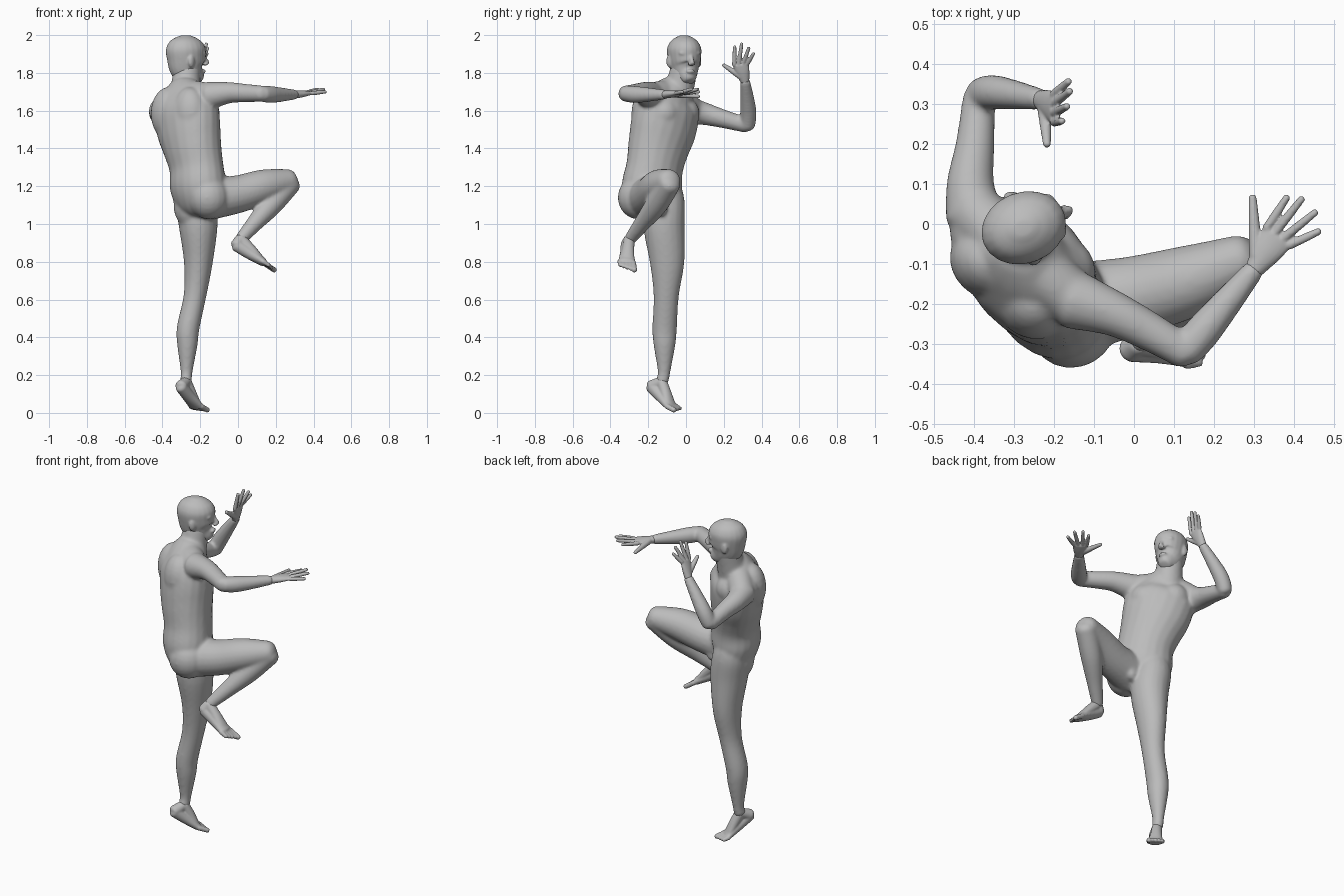
import bpy, bmesh, math
from mathutils import Vector, Matrix

cube = bpy.data.objects.get("Cube")
if cube:
    bpy.data.objects.remove(cube, do_unlink=True)

SEG = 20
bm = bmesh.new()

grey = bpy.data.materials.new("plain grey")
grey.use_nodes = True
grey.diffuse_color = (.5, .5, .5, 1)
grey.node_tree.nodes["Principled BSDF"].inputs["Base Color"].default_value = (.5, .5, .5, 1)


def heading(deg):
    """Forward and left directions for a body part turned by deg about z."""
    a = math.radians(deg)
    return Vector((math.cos(a), math.sin(a), 0)), Vector((-math.sin(a), math.cos(a), 0))


def spline(keys, steps=5):
    """Catmull-Rom samples through keys of any length."""
    pts = [keys[0]] + list(keys) + [keys[-1]]
    out = []
    for a, b, c, d in zip(pts, pts[1:], pts[2:], pts[3:]):
        for s in range(steps):
            t = s / steps
            out.append([q + t / 2 * (r - p + t * (2 * p - 5 * q + 4 * r - w + t * (3 * (q - r) + w - p)))
                        for p, q, r, w in zip(a, b, c, d)])
    return out + [list(keys[-1])]


def limb(keys, side=(0, 0, 1), side_end=None, dome=0.6):
    """Round-ended loft; a key is x, y, z, half width along side, half depth."""
    keys = [tuple(k) if len(k) == 5 else tuple(k) + (k[3],) for k in keys]
    samples = spline(keys)
    side, last = Vector(side), len(samples) - 1
    side_end = Vector(side_end) if side_end else side
    centres = [Vector(s[:3]) for s in samples]
    rings = []
    for i, s in enumerate(samples):
        t = (centres[min(i + 1, last)] - centres[max(i - 1, 0)]).normalized()
        u = side.lerp(side_end, i / last)
        u = (u - t * u.dot(t)).normalized()
        v = t.cross(u)
        h = dome * min(s[3], s[4])
        caps = [(0, 1)]
        if i == 0:
            caps = [(-1, .2), (-.85, .55), (-.5, .86), (0, 1)]
        elif i == last:
            caps = [(0, 1), (.5, .86), (.85, .55), (1, .2)]
        for off, k in caps:
            angles = [2 * math.pi * j / SEG for j in range(SEG)]
            rings.append([bm.verts.new(centres[i] + t * off * h + u * s[3] * k * math.cos(a)
                                       + v * s[4] * k * math.sin(a)) for a in angles])
    for a, b in zip(rings, rings[1:]):
        for j in range(SEG):
            n = (j + 1) % SEG
            bm.faces.new((a[j], a[n], b[n], b[j]))
    bm.faces.new(rings[0][::-1])
    bm.faces.new(rings[-1])


def blob(centre, radii, yaw=0):
    m = (Matrix.Translation(Vector(centre)) @ Matrix.Rotation(math.radians(yaw), 4, 'Z')
         @ Matrix.Diagonal((*radii, 1)))
    bmesh.ops.create_uvsphere(bm, u_segments=20, v_segments=12, radius=1, matrix=m)


def hand(wrist, knuckles, across, tips, thumb):
    """Palm, four fingers from index to little, and thumb."""
    wrist, knuckles, across = Vector(wrist), Vector(knuckles), Vector(across).normalized()
    mid = wrist.lerp(knuckles, .55)
    limb([(*wrist, .024, .021), (*mid, .037, .019), (*knuckles, .043, .013)], across, dome=.3)
    for k, tip in enumerate(tips):
        base = knuckles + across * (.035 - .0235 * k)
        tip = Vector(tip)
        limb([(*base, .0115), (*base.lerp(tip, .5), .011), (*tip, .009)], across)
    base = wrist.lerp(knuckles, .3) + across * .015
    thumb = Vector(thumb)
    limb([(*base, .018), (*base.lerp(thumb, .55), .014), (*thumb, .01)], (.3, .2, 1))


def foot(ankle, heel, ball, toe, across):
    """Heel, instep and five toes; across points to the big toe side."""
    ankle, heel, ball, toe = map(Vector, (ankle, heel, ball, toe))
    across = Vector(across).normalized()
    mid = heel.lerp(ball, .5)
    limb([(*heel, .031, .034), (*mid, .036, .031), (*ball, .048, .022)], across)
    limb([(*ankle, .029, .03), (*ankle.lerp(ball, .45), .032, .028), (*ball, .04, .018)], across)
    limb([(*ankle, .028), (*heel, .033)], across)
    for k in range(5):
        off = across * (.036 - .0185 * k)
        tip = toe + off - (toe - ball) * .1 * k
        limb([(*(ball + off), .014), (*tip, .014 if k == 0 else .0105)], across)


def skin(name, voxel, iterations):
    """Turn the lofts gathered so far into one smooth-skinned object."""
    global bm
    bmesh.ops.recalc_face_normals(bm, faces=bm.faces)
    mesh = bpy.data.meshes.new(name)
    bm.to_mesh(mesh)
    bm.free()
    bm = bmesh.new()
    mesh.materials.append(grey)
    obj = bpy.data.objects.new(name, mesh)
    bpy.context.collection.objects.link(obj)
    remesh = obj.modifiers.new("skin", 'REMESH')
    remesh.mode = 'VOXEL'
    remesh.voxel_size = voxel
    remesh.use_smooth_shade = True
    soften = obj.modifiers.new("soften", 'SMOOTH')
    soften.factor = .5
    soften.iterations = iterations


# Torso, twisted between pelvis and chest
pelvis_left = heading(30)[1]
chest_fwd, chest_left = heading(48)
limb([(-.195, -.165, 1.07, .10, .085), (-.205, -.175, 1.12, .155, .12), (-.212, -.18, 1.2, .17, .139),
      (-.22, -.166, 1.3, .16, .134), (-.24, -.147, 1.4, .173, .142),
      (-.26, -.122, 1.5, .193, .149), (-.275, -.10, 1.6, .194, .145),
      (-.28, -.08, 1.67, .155, .112), (-.275, -.05, 1.73, .088, .083)], pelvis_left, chest_left, .3)
limb([(-.15, -.19, 1.675, .07), (-.285, -.08, 1.682, .077), (-.40, .03, 1.603, .071)])
blob((-.39, -.02, 1.595), (.072, .08, .08))
for s in (-1, 1):
    chest = Vector((-.275, -.105, 1.585)) + chest_left * s * .075
    blob(chest + chest_fwd * .054, (.085, .09, .085), 48)
    blob(chest - chest_fwd * .055, (.088, .1, .14), 48)
blob((-.155, -.252, 1.14), (.112, .109, .115), 30)
blob((-.25, -.145, 1.1), (.092, .092, .125), 30)
blob((-.1, -.135, 1.085), (.045, .035, .045), 30)
limb([(-.285, -.055, 1.66, .09), (-.277, -.03, 1.74, .077), (-.27, -.01, 1.82, .072)], (0, 1, 0))

# Left arm, bent with the forearm raised
limb([(-.40, .02, 1.60, .073), (-.41, .10, 1.583, .06), (-.398, .2, 1.556, .049), (-.388, .32, 1.523, .041)])
limb([(-.385, .325, 1.52, .041), (-.345, .33, 1.6, .043), (-.235, .313, 1.755, .028, .026)], (0, 1, 0))

# Right arm, reaching forward
limb([(-.15, -.19, 1.68, .075), (-.05, -.225, 1.695, .057), (.04, -.27, 1.693, .049), (.13, -.322, 1.69, .043)])
limb([(.13, -.319, 1.69, .042), (.18, -.26, 1.685, .045), (.30, -.115, 1.685, .027, .028)])

# Left leg, standing on the toes
limb([(-.235, -.12, 1.2, .09), (-.227, -.11, 1.12, .103), (-.211, -.117, 1.0, .104, .11),
      (-.21, -.10, .8, .077, .092), (-.228, -.105, .62, .06, .067), (-.264, -.113, .45, .06, .065),
      (-.268, -.114, .36, .054, .058), (-.272, -.116, .22, .032, .034), (-.275, -.125, .17, .032, .034)], (1, 0, 0))

# Right leg, knee raised
limb([(-.15, -.21, 1.135, .114), (0, -.18, 1.158, .1), (.14, -.142, 1.2, .09), (.274, -.088, 1.228, .064)])
limb([(.277, -.086, 1.218, .06), (.178, -.155, 1.105, .06), (.085, -.235, 1.0, .044), (.015, -.295, .92, .033)])
skin("body", .008, 13)

# Head
YAW = 21
face_fwd, face_left = heading(YAW)


def on_head(f, l, z):
    return Vector((-.272, -.008, z)) + face_fwd * f + face_left * l


skull = [(.066, 1.755, .032, .034), (.055, 1.77, .045, .05), (.027, 1.795, .063, .077),
         (.005, 1.83, .076, .098), (-.002, 1.88, .086, .105), (-.005, 1.925, .089, .108),
         (-.006, 1.96, .075, .092), (-.006, 1.981, .054, .067), (-.006, 1.993, .032, .04)]
limb([(*on_head(f, 0, z), w, d) for f, z, w, d in skull], face_left, dome=.2)
limb([(*on_head(.094, 0, 1.892), .01), (*on_head(.118, 0, 1.852), .013)], face_left)
blob(on_head(.092, 0, 1.808), (.015, .024, .012), YAW)
for s in (-1, 1):
    blob(on_head(.105, s * .01, 1.846), (.014, .01, .009), YAW)
    blob(on_head(.08, s * .033, 1.904), (.016, .028, .012), YAW)
    blob(on_head(-.005, s * .085, 1.862), (.02, .012, .034), YAW - s * 20)
skin("head", .006, 7)

# Hands
hand((-.235, .312, 1.755), (-.2, .29, 1.845), (0, -1, -.1),
     [(-.18, .258, 1.94), (-.167, .295, 1.955), (-.16, .333, 1.933), (-.163, .358, 1.903)],
     (-.218, .198, 1.842))
hand((.30, -.115, 1.685), (.36, -.032, 1.692), (-.8, .6, 0),
     [(.384, .068, 1.7), (.421, .064, 1.714), (.455, .03, 1.714), (.464, -.018, 1.7)],
     (.297, .068, 1.675))
skin("hands", .004, 5)

# Feet
foot((-.275, -.13, .165), (-.301, -.183, .14), (-.222, -.08, .036), (-.188, -.038, .014), (.76, -.65, 0))
foot((.012, -.30, .922), (-.007, -.315, .888), (.135, -.313, .797), (.192, -.308, .76), (.1, 1, -.15))
skin("feet", .005, 5)
